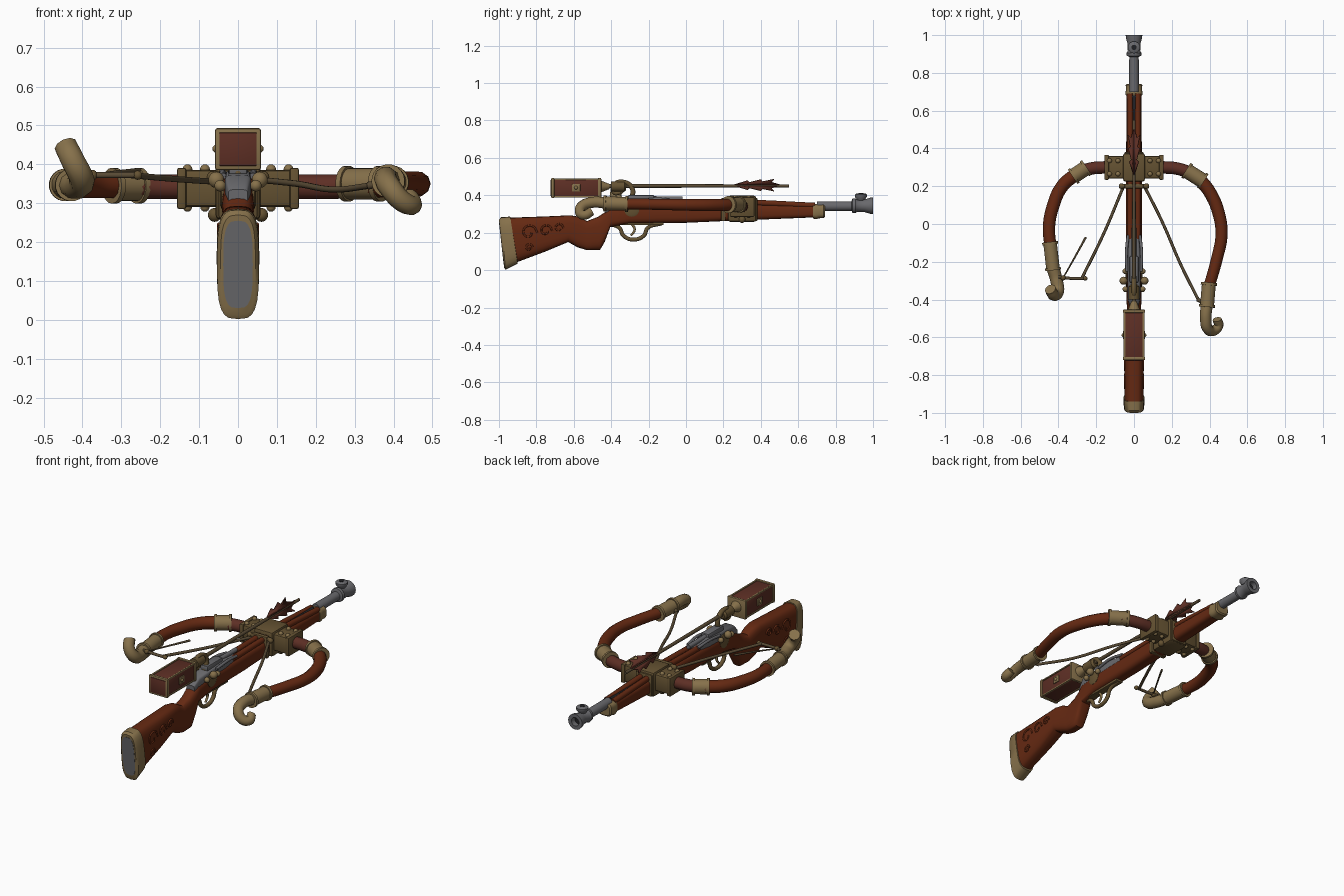
import bpy, bmesh, math
from mathutils import Vector, Matrix

if "Cube" in bpy.data.objects:
    bpy.data.objects.remove(bpy.data.objects["Cube"])


def material(name, rgb, metal=0.0):
    m = bpy.data.materials.new(name)
    m.use_nodes = True
    m.diffuse_color = (*rgb, 1)
    m.node_tree.nodes["Principled BSDF"].inputs["Base Color"].default_value = (*rgb, 1)
    return m


WOOD = material("red wood", (0.13, 0.022, 0.006))
DARK = material("dark red wood", (0.11, 0.028, 0.018))
BRASS = material("pale brass", (0.24, 0.165, 0.07))
BRONZE = material("bronze", (0.13, 0.085, 0.032))
STEEL = material("grey steel", (0.14, 0.14, 0.15))
CORD = material("brown cord", (0.10, 0.07, 0.035))
BLACK = material("dark bore", (0.015, 0.015, 0.017))


def finish(ob, mat, angle=40):
    ob.data.materials.clear()
    ob.data.materials.append(mat)
    bpy.ops.object.select_all(action="DESELECT")
    ob.select_set(True)
    bpy.context.view_layer.objects.active = ob
    bpy.ops.object.shade_smooth_by_angle(angle=math.radians(angle))
    return ob


def from_bmesh(name, bm, mat):
    bmesh.ops.recalc_face_normals(bm, faces=bm.faces)
    me = bpy.data.meshes.new(name)
    bm.to_mesh(me)
    bm.free()
    ob = bpy.data.objects.new(name, me)
    bpy.context.collection.objects.link(ob)
    return finish(ob, mat)


def skin(name, rings, mat):
    """Join rings of points and close both ends."""
    bm = bmesh.new()
    loops = [[bm.verts.new(p) for p in r] for r in rings]
    n = len(loops[0])
    for a, b in zip(loops, loops[1:]):
        for i in range(n):
            bm.faces.new((a[i], a[(i + 1) % n], b[(i + 1) % n], b[i]))
    bm.faces.new(loops[0])
    bm.faces.new(loops[-1])
    return from_bmesh(name, bm, mat)


def loft(name, stations, mat, n=24, square=0.6):
    """Rounded sections; each station is bottom y, bottom z, top y, top z, half width."""
    rings = []
    for yb, zb, yt, zt, w in stations:
        ring = []
        for i in range(n):
            a = math.tau * i / n
            c, s = math.cos(a), math.sin(a)
            x = w * math.copysign(abs(c) ** square, c)
            t = 0.5 + 0.5 * math.copysign(abs(s) ** square, s)
            ring.append((x, yb + (yt - yb) * t, zb + (zt - zb) * t))
        rings.append(ring)
    return skin(name, rings, mat)


def lathe(name, profile, mat, origin=(0, 0, 0), axis=(0, 1, 0), n=20):
    """Turn (distance, radius) pairs about an axis."""
    turn = Vector((0, 0, 1)).rotation_difference(Vector(axis)).to_matrix()
    o = Vector(origin)
    rings = [[o + turn @ Vector((r * math.cos(math.tau * i / n), r * math.sin(math.tau * i / n), d))
              for i in range(n)] for d, r in profile]
    return skin(name, rings, mat)


def sleeve(name, a, b, r, mat, rim=0.006):
    """Cuff with a raised rim at each end."""
    a, b = Vector(a), Vector(b)
    L, e = (b - a).length, 0.014
    return lathe(name, [(0, r), (0, r + rim), (e, r + rim), (e, r), (L - e, r),
                        (L - e, r + rim), (L, r + rim), (L, r)], mat, a, b - a)


def tube(name, points, radius, mat, taper=1.0):
    cu = bpy.data.curves.new(name, "CURVE")
    cu.dimensions = "3D"
    cu.bevel_depth, cu.bevel_resolution = radius, 3
    cu.resolution_u, cu.use_fill_caps = 8, True
    sp = cu.splines.new("BEZIER")
    sp.bezier_points.add(len(points) - 1)
    for i, (bp, p) in enumerate(zip(sp.bezier_points, points)):
        bp.co = p
        bp.handle_left_type = bp.handle_right_type = "AUTO"
        bp.radius = 1 + (taper - 1) * i / (len(points) - 1)
    ob = bpy.data.objects.new(name, cu)
    bpy.context.collection.objects.link(ob)
    bpy.ops.object.select_all(action="DESELECT")
    ob.select_set(True)
    bpy.context.view_layer.objects.active = ob
    bpy.ops.object.convert(target="MESH")
    return finish(bpy.context.view_layer.objects.active, mat, 50)


def box(name, lo, hi, mat, bevel=0.008):
    lo, hi = Vector(lo), Vector(hi)
    bm = bmesh.new()
    bmesh.ops.create_cube(bm, size=1, matrix=Matrix.Translation((lo + hi) / 2) @ Matrix.Diagonal((*(hi - lo), 1)))
    if bevel:
        bmesh.ops.bevel(bm, geom=bm.edges[:], offset=bevel, segments=2, profile=0.5, affect="EDGES")
    return from_bmesh(name, bm, mat)


def ball(name, at, r, mat):
    bm = bmesh.new()
    bmesh.ops.create_uvsphere(bm, u_segments=14, v_segments=8, radius=r, matrix=Matrix.Translation(at))
    return from_bmesh(name, bm, mat)


# Stock, butt plate and fore end
loft("stock", [(-.91, .04, -.95, .28, .05), (-.75, .10, -.75, .287, .05), (-.63, .15, -.62, .293, .046),
               (-.58, .122, -.57, .285, .042), (-.53, .107, -.53, .262, .04), (-.46, .107, -.47, .285, .038),
               (-.435, .15, -.43, .312, .038), (-.405, .23, -.4, .335, .04), (-.3, .25, -.3, .345, .041),
               (0, .253, 0, .352, .042), (.2, .262, .2, .355, .042), (.69, .282, .69, .346, .04)], WOOD)
loft("butt_cap", [(-.972, .012, -1, .27, .045), (-.965, .002, -.988, .283, .054),
                  (-.9, .034, -.94, .286, .055), (-.9, .045, -.94, .28, .05)], BRASS)
loft("butt_pad", [(-.975, .03, -1, .255, .038), (-.96, .03, -.99, .255, .038)], STEEL)
loft("fore_cap", [(.68, .276, .68, .352, .043), (.695, .272, .695, .354, .046), (.71, .277, .71, .35, .042),
                  (.735, .278, .735, .352, .044), (.742, .285, .742, .345, .038)], BRASS)

# Raised scrollwork on both sides of the butt
for s in (-1, 1):
    for k, (cy, cz, r) in enumerate([(-.84, .20, .045), (-.75, .21, .035), (-.68, .225, .025), (-.84, .12, .022)]):
        pts = [(s * .049, cy + r * (1 - t / 9) * math.cos(t), cz + r * (1 - t / 9) * math.sin(t))
               for t in [i * .9 for i in range(8)]]
        tube(f"carved_scroll_{k}", pts, .005, WOOD)

# Bolt rail on top of the fore end
for s in (-1, 1):
    tube("rail", [(s * .02, -.08, .358), (s * .02, .3, .362), (s * .02, .69, .345)], .016, WOOD)
box("rail_groove", (-.01, -.05, .34), (.01, .68, .357), BLACK, 0)

# Barrel and flared muzzle with its sight
lathe("barrel", [(.7, .026), (.9, .025)], STEEL, (0, 0, .342))
lathe("muzzle", [(.885, .025), (.89, .038), (.905, .04), (.915, .033), (.955, .034), (.985, .043),
                 (1, .044), (1, .024), (.97, .022)], STEEL, (0, 0, .344))
lathe("bore", [(.965, .0235), (.972, .0235)], BLACK, (0, 0, .344))
lathe("sight_base", [(0, .018), (.02, .032), (.032, .032), (.038, .024)], STEEL, (0, .935, .372), (0, 0, 1))
lathe("sight_hole", [(0, .014), (.004, .014)], BLACK, (0, .935, .407), (0, 0, 1))

# Receiver, bolt and hammer
loft("receiver", [(-.43, .30, -.43, .335, .025), (-.4, .31, -.39, .372, .034), (-.16, .31, -.16, .385, .034),
                  (-.05, .32, -.05, .37, .026)], STEEL, square=.4)
box("breech_block", (-.024, -.31, .37), (.024, -.17, .402), STEEL)
lathe("breech_pin", [(-.18, .013), (-.02, .012)], STEEL, (0, 0, .382))
tube("hammer", [(0, -.3, .37), (0, -.285, .43), (0, -.33, .47), (0, -.385, .455), (0, -.385, .415), (0, -.35, .415)],
     .014, BRONZE, .8)
lathe("bolt_cradle", [(-.4, .018), (-.4, .028), (-.33, .028), (-.32, .018)], BRONZE, (0, 0, .447))
for s in (-1, 1):
    lathe("side_plate", [(0, .04), (.006, .04), (.01, .03)], BRONZE, (s * .036, -.29, .325), (s, 0, 0))
    ball("large_knob", (s * .056, -.3, .36), .021, BRASS)
    for y in (-.25, -.345):
        ball("small_knob", (s * .046, y, .345), .015, BRASS)
    tube("spring_arm", [(s * .038, -.25, .37), (s * .04, -.15, .38), (s * .032, -.06, .37)], .008, STEEL)

# Trigger and guard
tube("trigger_guard", [(0, -.4, .245), (0, -.355, .225), (0, -.335, .185), (0, -.28, .163), (0, -.225, .185),
                       (0, -.205, .225), (0, -.13, .25)], .011, BRONZE)
tube("trigger", [(0, -.29, .25), (0, -.275, .215), (0, -.295, .185)], .008, BRASS, .7)
box("guard_plate", (-.022, -.4, .24), (.022, -.12, .255), BRONZE, .004)

# Bow mount with rivets
box("bow_mount", (-.155, .24, .29), (.155, .36, .386), BRONZE, .012)
box("mount_collar", (-.058, .225, .258), (.058, .375, .398), BRONZE, .012)
for y in (.2, .37):
    box("collar_band", (-.05, y - .012, .262), (.05, y + .012, .385), BRONZE, .005)
for s in (-1, 1):
    for x in (.085, .13):
        for y in (.265, .335):
            ball("mount_rivet", (s * x, y, .387), .013, BRASS)
            ball("mount_rivet_below", (s * x, y, .29), .012, BRASS)
    ball("mount_stud", (s * .06, .3, .27), .018, BRONZE)
    box("mount_rim", (s * .145 - .012, .234, .285), (s * .145 + .012, .366, .391), BRONZE, .006)

# Bow limbs: straight inner part, elbow cuff, curved outer part
for s, side in ((1, "left"), (-1, "right")):
    tube(f"{side}_inner_limb", [(s * .14, .3, .342), (s * .22, .295, .342), (s * .32, .265, .345)], .033, DARK)
sleeve("left_elbow_cuff", (.275, .285, .35), (.37, .225, .35), .04, BRASS)
sleeve("right_elbow_cuff", (-.25, .3, .345), (-.325, .25, .345), .04, BRASS)
tube("left_limb", [(.33, .255, .348), (.4, .17, .348), (.45, .05, .348), (.463, -.06, .35),
                   (.44, -.18, .352), (.395, -.34, .354)], .035, WOOD, .85)
tube("right_limb", [(-.3, .27, .346), (-.38, .2, .346), (-.43, .09, .346), (-.45, -.02, .347),
                    (-.435, -.16, .348)], .035, WOOD, .9)
sleeve("left_tip_cuff", (.397, -.31, .354), (.386, -.44, .357), .037, BRASS)
sleeve("right_tip_cuff", (-.445, -.095, .347), (-.428, -.245, .347), .036, BRASS)

# Curled horn tips
tube("left_horn", [(.386, -.42, .358), (.38, -.5, .362), (.39, -.555, .342), (.42, -.565, .307),
                   (.447, -.54, .295), (.44, -.505, .315)], .032, BRASS, .75)
tube("right_horn", [(-.43, -.23, .347), (-.41, -.3, .345), (-.403, -.36, .365), (-.425, -.375, .41),
                    (-.443, -.345, .447)], .034, BRASS, .9)

# Broken string, its toggles and the string bar
tube("right_string", [(-.055, .2, .355), (-.16, -.05, .362), (-.275, -.285, .372)], .008, CORD)
tube("right_loose_string", [(-.255, -.07, .385), (-.31, -.17, .38), (-.375, -.285, .372)], .006, CORD, .6)
tube("right_toggle", [(-.4, -.28, .372), (-.33, -.288, .372), (-.255, -.288, .372)], .008, CORD)
ball("toggle_end", (-.258, -.288, .372), .012, BRONZE)
ball("toggle_root", (-.375, -.285, .372), .014, BRONZE)
tube("left_string", [(.055, .2, .36), (.15, .01, .35), (.25, -.22, .335), (.34, -.4, .345)], .008, CORD)
tube("left_string_tie", [(.335, -.4, .345), (.36, -.41, .35), (.39, -.41, .355)], .01, CORD)
tube("string_bar", [(-.07, .2, .37), (0, .2, .372), (.07, .2, .37)], .011, BRONZE)
for s in (-1, 1):
    ball("bar_end", (s * .066, .2, .367), .015, BRONZE)

# Long bolt with a heavy box head and serrated vanes
lathe("bolt_shaft", [(-.47, .011), (.55, .008)], CORD, (0, 0, .45))
box("head_box", (-.053, -.722, .391), (.053, -.46, .487), DARK, .012)
for y in (-.712, -.462):
    box("head_rim", (-.059, y - .009, .385), (.059, y + .009, .493), BRASS, .006)
box("head_face", (-.048, -.724, .396), (.048, -.716, .482), DARK, .003)
lathe("head_socket", [(-.455, .032), (-.43, .022), (-.41, .014)], BRASS, (0, 0, .447))
for s in (-1, 1):
    box("head_clasp", (s * .054 - .004, -.61, .42), (s * .054 + .004, -.565, .46), BRASS, .003)
    ball("clasp_stud", (s * .056, -.588, .44), .01, BRASS)
    for z in (.392, .486):
        box("head_edge", (s * .05 - .005, -.71, z - .004), (s * .05 + .005, -.465, z + .004), BRASS, .002)
for k in range(4):
    bm = bmesh.new()
    a = math.tau * (k + .5) / 4
    outline = [(.26, .004), (.33, .034), (.34, .02), (.40, .042), (.41, .026), (.47, .044), (.455, .022), (.5, .004)]
    bm.faces.new([bm.verts.new((r * math.cos(a), y, .454 + r * math.sin(a))) for y, r in outline])
    vane = from_bmesh("bolt_vane", bm, DARK)
    mod = vane.modifiers.new("thickness", "SOLIDIFY")
    mod.thickness, mod.offset = .006, 0
